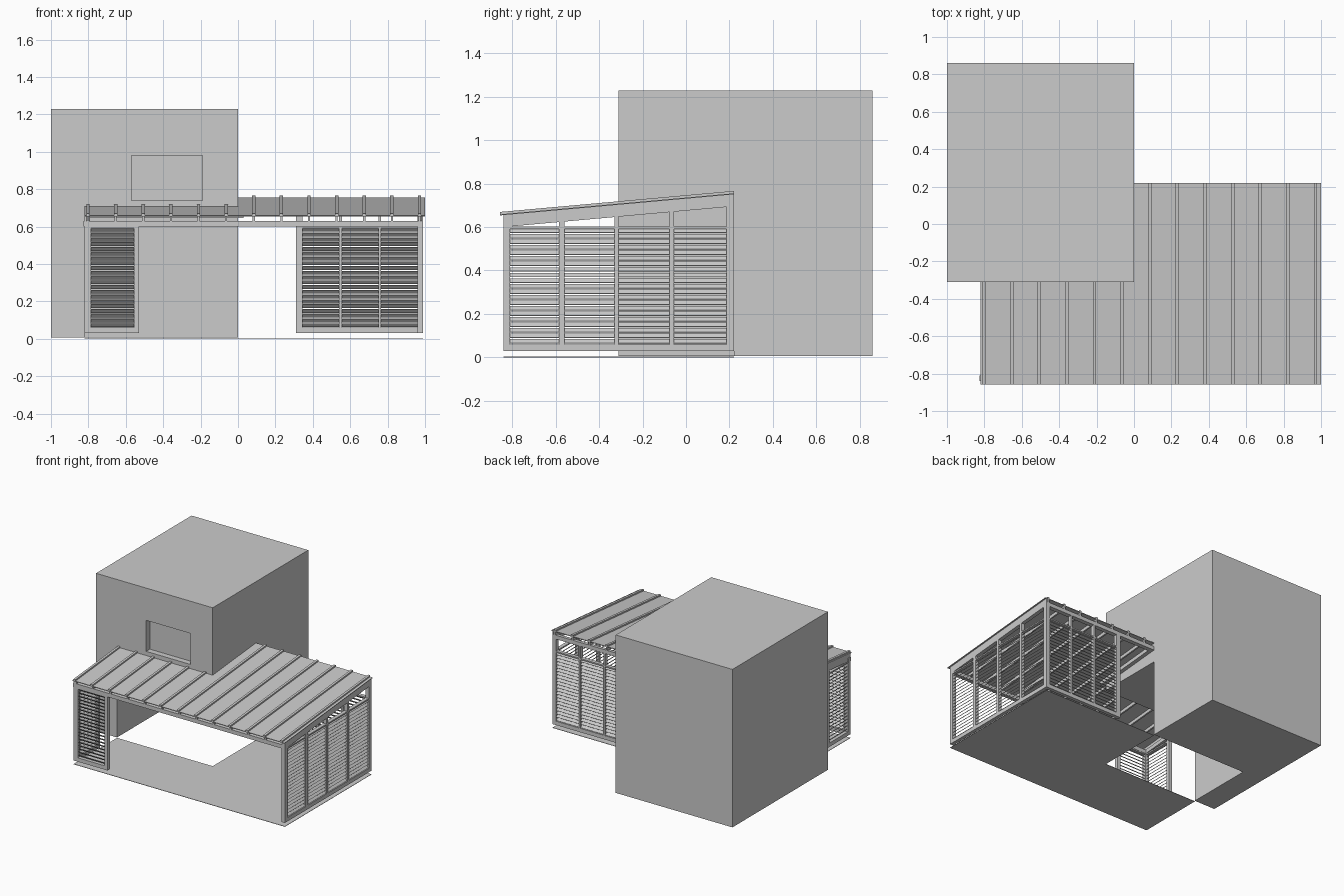
import bpy, bmesh, math
from mathutils import Matrix, Vector

old = bpy.data.objects.get("Cube")
if old:
    bpy.data.objects.remove(old, do_unlink=True)

GREY = (0.6, 0.6, 0.6, 1)
grey = bpy.data.materials.new("plain grey")
grey.use_nodes = True
grey.diffuse_color = GREY
grey.node_tree.nodes["Principled BSDF"].inputs["Base Color"].default_value = GREY

SLOPE, FRONT, BACK, WALL = 0.09, -0.84, 0.22, -0.31
LEFT, RIGHT = -0.82, 0.99


def rise(y):
    return SLOPE * (y - FRONT)


def add_box(bm, x, y, z, sloped=False, tilt=None):
    """Box from ranges; sloped shears it to the roof pitch, tilt turns it."""
    lo, hi = Vector((x[0], y[0], z[0])), Vector((x[1], y[1], z[1]))
    mid, size = (lo + hi) / 2, hi - lo
    turn = Matrix.Rotation(tilt[0], 4, tilt[1]) if tilt else Matrix()
    m = Matrix.Translation(mid) @ turn @ Matrix.Diagonal((*size, 1))
    for v in bmesh.ops.create_cube(bm, size=1, matrix=m)["verts"]:
        if sloped:
            v.co.z += rise(v.co.y)


def finish(name, bm):
    mesh = bpy.data.meshes.new(name)
    bm.to_mesh(mesh)
    bm.free()
    mesh.materials.append(grey)
    ob = bpy.data.objects.new(name, mesh)
    bpy.context.collection.objects.link(ob)
    return ob


def box(name, x, y, z, **kw):
    bm = bmesh.new()
    add_box(bm, x, y, z, **kw)
    return finish(name, bm)


def cut(target, x, y, z):
    cutter = box("cutter", x, y, z)
    cutter.hide_render = True
    mod = target.modifiers.new("cut", "BOOLEAN")
    mod.operation, mod.solver, mod.object = "DIFFERENCE", "EXACT", cutter
    bpy.context.view_layer.objects.active = target
    bpy.ops.object.modifier_apply(modifier=mod.name)
    bpy.data.objects.remove(cutter, do_unlink=True)


# House block with a sheltered corner and a recessed window
house = box("house", (-1, 0), (WALL, 0.86), (0.006, 1.23))
cut(house, (LEFT, 0.1), (WALL - 0.1, BACK), (-0.1, 0.6))
cut(house, (-0.57, -0.19), (WALL - 0.1, WALL + 0.045), (0.74, 0.98))

# L-shaped ground slab
bm = bmesh.new()
outline = [(LEFT, FRONT), (RIGHT, FRONT), (RIGHT, BACK), (0, BACK), (0, WALL), (LEFT, WALL)]
face = bm.faces.new([bm.verts.new((x, y, 0)) for x, y in outline])
top = bmesh.ops.extrude_face_region(bm, geom=[face])["geom"]
bmesh.ops.translate(bm, verts=[g for g in top if isinstance(g, bmesh.types.BMVert)], vec=(0, 0, 0.003))
bmesh.ops.recalc_face_normals(bm, faces=bm.faces)
finish("ground_slab", bm)


def screen(name, axis, at, stops, lean, z_top):
    """Run of louvred bays along one axis; stops are the post ranges."""
    def span(along, depth):
        return (along, depth) if axis == "X" else (depth, along)

    depth = (at - 0.014, at + 0.014)
    frame, slats = bmesh.new(), bmesh.new()
    for a, b in stops:
        x, y = span((a, b), depth)
        add_box(frame, x, y, (0.03, z_top if axis == "X" else 0.61 + rise((a + b) / 2)))
    x, y = span((stops[0][0], stops[-1][1]), depth)
    add_box(frame, x, y, (0.03, 0.06))
    add_box(frame, x, y, (0.592, 0.602))
    for (_, a), (b, _) in zip(stops, stops[1:]):
        for i in range(21):
            z = 0.073 + i * 0.0255
            x, y = span((a, b), (at - 0.013, at + 0.013))
            add_box(slats, x, y, (z - 0.0015, z + 0.0015), tilt=(lean, axis))
    finish(name + "_frame", frame)
    finish(name + "_slats", slats)


TILT = math.radians(45)
side_stops = [(FRONT, -0.81), (-0.585, -0.56), (-0.33, WALL), (-0.075, -0.055), (0.187, BACK)]
screen("right_screen", "Y", RIGHT - 0.014, side_stops, TILT, 0)
screen("left_screen", "Y", LEFT + 0.014, side_stops[:2], TILT, 0)
screen("front_screen", "X", FRONT + 0.014, [(LEFT, -0.785), (-0.555, -0.53)], -TILT, 0.61)
screen("back_screen", "X", BACK - 0.014,
       [(0.31, 0.345), (0.54, 0.555), (0.75, 0.765), (0.96, RIGHT)], -TILT, 0.7)
box("front_corner_post", (0.96, RIGHT), (FRONT, -0.812), (0.03, 0.61))

# Beams carrying the roof
box("front_beam", (LEFT - 0.005, RIGHT), (FRONT, -0.81), (0.6, 0.63))
box("back_beam", (0, RIGHT), (BACK - 0.03, BACK), (0.6, 0.63), sloped=True)
box("wall_beam", (LEFT, 0.03), (WALL - 0.03, WALL), (0.6, 0.63), sloped=True)
for name, x, end in (("right", RIGHT - 0.03, BACK), ("inner", 0, BACK), ("left", LEFT, WALL)):
    start = WALL if name == "inner" else FRONT
    box(name + "_beam", (x, x + 0.03), (start, end), (0.6, 0.63), sloped=True)

# Pitched roof sheets with rafters standing through them
EAVE = -0.857
box("left_roof_sheet", (LEFT, 0), (EAVE, WALL), (0.655, 0.66), sloped=True)
box("right_roof_sheet", (0, 1), (EAVE, BACK), (0.655, 0.66), sloped=True)
bm = bmesh.new()
for i in range(13):
    x = -0.802 + i * 0.1477
    end = WALL if x < 0 else BACK
    add_box(bm, (x - 0.006, x + 0.006), (FRONT, end), (0.63, 0.656), sloped=True)
    add_box(bm, (x - 0.009, x + 0.009), (EAVE, end), (0.66, 0.671), sloped=True)
for x, end in ((LEFT, WALL), (0.98, BACK)):
    add_box(bm, (x, x + 0.01), (FRONT, end), (0.63, 0.656), sloped=True)
finish("rafters", bm)
